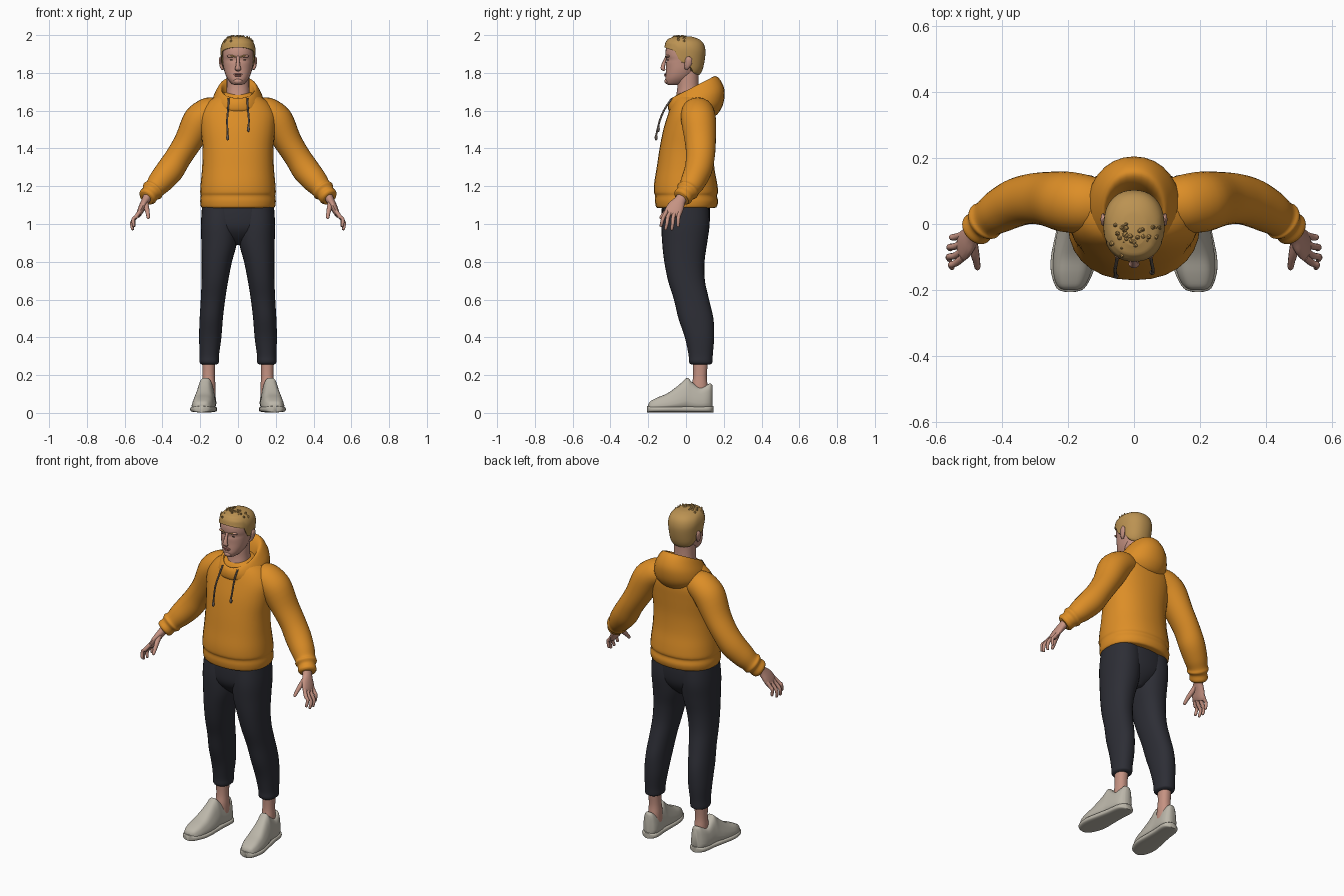
import bpy, bmesh, math, random
from mathutils import Vector

random.seed(4)
N = 28


def material(name, rgb):
    m = bpy.data.materials.new(name)
    m.diffuse_color = (*rgb, 1)
    return m


ORANGE = material("orange fabric", (0.72, 0.27, 0.02))
NAVY = material("dark trousers", (0.026, 0.027, 0.036))
SKIN = material("skin", (0.56, 0.29, 0.225))
HAIR = material("blond hair", (0.50, 0.29, 0.085))
SHOE = material("off white shoe", (0.50, 0.47, 0.40))
CORD = material("grey cord", (0.14, 0.11, 0.09))
LIP = material("lips", (0.42, 0.16, 0.13))
EYE = material("dark eye", (0.06, 0.04, 0.03))


def finish(name, bm, mat, mirror):
    bmesh.ops.recalc_face_normals(bm, faces=bm.faces)
    me = bpy.data.meshes.new(name)
    bm.to_mesh(me)
    bm.free()
    me.materials.append(mat)
    ob = bpy.data.objects.new(name, me)
    bpy.context.collection.objects.link(ob)
    bpy.ops.object.select_all(action='DESELECT')
    ob.select_set(True)
    bpy.context.view_layer.objects.active = ob
    bpy.ops.object.shade_smooth_by_angle(angle=math.radians(50))
    if mirror:
        ob.modifiers.new("mirror", 'MIRROR').use_mirror_merge = False
    return ob


def loft(name, rings, mat, mirror=False, sub=4, caps=True):
    """Skin through rings, with smooth in-between rings."""
    full, n = [], len(rings)
    for i in range(n - 1):
        r0, r1, r2, r3 = (rings[max(0, min(n - 1, i + k))] for k in (-1, 0, 1, 2))
        for s in range(sub):
            t = s / sub
            full.append([0.5 * (2 * b + (c - a) * t + (2 * a - 5 * b + 4 * c - d) * t * t
                                + (3 * b - a - 3 * c + d) * t ** 3)
                         for a, b, c, d in zip(r0, r1, r2, r3)])
    full.append(rings[-1])
    bm = bmesh.new()
    vs = [[bm.verts.new(p) for p in r] for r in full]
    for a, b in zip(vs, vs[1:]):
        for j in range(len(a)):
            k = (j + 1) % len(a)
            bm.faces.new((a[j], a[k], b[k], b[j]))
    if caps:
        bm.faces.new(vs[0])
        bm.faces.new(vs[-1])
    return finish(name, bm, mat, mirror)


def power(v, p):
    return math.copysign(abs(v) ** p, v)


def ring(z, yf, yb, rx, xc=0.0, p=0.9, slope=0.0):
    """Level rounded section from front yf to back yb, optionally rising to the back."""
    out = []
    for i in range(N):
        a = 2 * math.pi * i / N
        y = (yf + yb) / 2 - (yb - yf) / 2 * power(math.cos(a), p)
        out.append(Vector((xc + rx * power(math.sin(a), p), y, z + slope * y)))
    return out


def tube(name, pts, mat, mirror=False, sides=N, sub=4):
    """Tube through (x, y, z, radius in depth, radius across)."""
    cs, rings = [Vector(p[:3]) for p in pts], []
    for i, p in enumerate(pts):
        t = (cs[min(i + 1, len(cs) - 1)] - cs[max(i - 1, 0)]).normalized()
        u = Vector((0, 1, 0))
        u = (u - t * t.dot(u)).normalized()
        v = t.cross(u)
        rings.append([cs[i] + u * p[3] * math.cos(a) + v * p[4] * math.sin(a)
                      for a in (2 * math.pi * j / sides for j in range(sides))])
    return loft(name, rings, mat, mirror, sub)


def ball(name, loc, size, mat, mirror=False):
    bm = bmesh.new()
    bmesh.ops.create_uvsphere(bm, u_segments=14, v_segments=10, radius=1)
    for v in bm.verts:
        v.co = Vector(loc) + Vector(v.co[k] * size[k] for k in range(3))
    return finish(name, bm, mat, mirror)


def lerp(table, x):
    for a, b in zip(table, table[1:]):
        if x <= b[0]:
            t = max(0, (x - a[0]) / (b[0] - a[0]))
            return [p + (q - p) * t for p, q in zip(a[1:], b[1:])]
    return list(table[-1][1:])


# Sweater body, hem and sleeves
loft("sweater_body", [ring(*r) for r in (
    (1.085, -.145, .145, .18), (1.09, -.158, .162, .195), (1.12, -.164, .17, .2),
    (1.15, -.163, .164, .197), (1.17, -.17, .17, .2), (1.22, -.168, .164, .197),
    (1.3, -.155, .15, .19), (1.4, -.14, .145, .188), (1.5, -.12, .15, .198),
    (1.58, -.096, .153, .2), (1.64, -.075, .142, .165), (1.68, -.055, .125, .11),
    (1.70, -.03, .1, .06))], ORANGE)
tube("sleeve", [
    (.10, .06, 1.60, .075, .07), (.15, .062, 1.59, .088, .082), (.205, .067, 1.545, .092, .088),
    (.265, .076, 1.435, .082, .074), (.315, .076, 1.355, .076, .07), (.36, .064, 1.285, .073, .073),
    (.41, .038, 1.225, .066, .066), (.44, .018, 1.19, .058, .056), (.452, .008, 1.177, .061, .06),
    (.463, -.002, 1.163, .05, .049), (.478, -.016, 1.145, .052, .05),
    (.485, -.023, 1.137, .044, .042)], ORANGE, True)

# Hood resting around the neck
loft("hood", [ring(z, f, b, rx, 0, .95, s) for z, f, b, rx, s in (
    (1.625, -.045, .085, .06, .2), (1.675, -.065, .105, .078, .45), (1.703, -.075, .13, .088, .5),
    (1.702, -.084, .16, .1, .5), (1.68, -.092, .19, .118, .36), (1.648, -.096, .205, .135, .24),
    (1.61, -.092, .195, .14, .1), (1.58, -.07, .165, .115, 0), (1.56, -.04, .13, .08, 0))], ORANGE)

# Drawstrings with tips
for side, end in ((-1, 1.47), (1, 1.515)):
    x = side * .05
    y = -.158 + (end - 1.47) * .25
    tube("drawstring", [(x, -.075, 1.665, .005, .005), (x * 1.05, -.112, 1.61, .005, .005),
                        (x * 1.15, -.138, 1.55, .005, .005), (x * 1.1, y, end, .005, .005)], CORD, sides=8)
    ball("drawstring_tip", (x * 1.1, y, end - .012), (.008, .008, .016), CORD)

# Trousers
loft("trouser_hips", [ring(*r) for r in (
    (1.12, -.125, .125, .18), (1.05, -.13, .128, .19), (.98, -.125, .12, .175),
    (.93, -.095, .095, .1), (.89, -.05, .055, .03))], NAVY)
loft("trouser_leg", [ring(z, f, b, (o - i) / 2, (o + i) / 2) for z, f, b, i, o in (
    (1.10, -.12, .12, .002, .19), (1.0, -.13, .125, .002, .196), (.9, -.126, .112, .006, .194),
    (.8, -.115, .098, .032, .192), (.7, -.095, .1, .052, .193), (.6, -.064, .122, .068, .197),
    (.5, -.04, .145, .08, .203), (.4, -.006, .149, .088, .206), (.31, .013, .142, .1, .203),
    (.275, .015, .14, .101, .204), (.262, .02, .137, .104, .2), (.255, .03, .125, .115, .19))], NAVY, True)

# Ankles
loft("ankle", [ring(z, f, b, rx, .155) for z, f, b, rx in (
    (.30, .035, .12, .036), (.2, .038, .11, .033), (.14, .03, .115, .036), (.08, .03, .12, .036))],
    SKIN, True)


def shoe_section(y, w, h, base, taper):
    out = []
    for i in range(N):
        a = 2 * math.pi * i / N
        z = (1 + power(math.sin(a), .6)) / 2
        x = w * power(math.cos(a), .6) * (1 - taper * max(0, z - .25))
        out.append(Vector((.163 - .1 * (y - .1), y, base + z * (h - base))))
    # offset across the section after placing the centre line
        out[-1].x += x
    return out


# Shoes: upper, sole, collar
loft("shoe_upper", [shoe_section(y, w, h, .015, t) for y, w, h, t in (
    (-.2, .022, .045, .2), (-.188, .042, .062, .3), (-.15, .058, .082, .35), (-.1, .064, .103, .45),
    (-.05, .063, .138, .6), (-.015, .059, .168, .66), (.008, .055, .186, .6), (.03, .053, .165, .45),
    (.07, .052, .136, .3), (.105, .049, .145, .35), (.128, .038, .156, .35), (.14, .02, .145, .2))],
    SHOE, True)
loft("shoe_sole", [shoe_section(y, w, .036, .003, 0) for y, w in (
    (-.206, .015), (-.195, .042), (-.15, .063), (-.1, .069), (-.03, .062), (.04, .055),
    (.1, .053), (.13, .043), (.146, .018))], SHOE, True)

# Hands
tube("palm", [(.468, -.008, 1.165, .03, .026), (.487, -.03, 1.128, .03, .022),
              (.505, -.052, 1.095, .043, .019), (.52, -.068, 1.062, .046, .016),
              (.527, -.074, 1.045, .04, .011)], SKIN, True, 16)
for i, (tx, ty, tz) in enumerate(((.552, -.132, .985), (.559, -.108, .968), (.557, -.075, .967), (.549, -.042, .985))):
    y0 = -.106 + i * .023
    bend = (tx + .003, (y0 + 2 * ty) / 3, tz + .04)
    tube("finger", [(.518, y0 + .005, 1.07, .011, .011), (.541, (y0 + ty) / 2, 1.037, .0105, .011),
                    (*bend, .0095, .0095), (tx, ty, tz + .006, .008, .008),
                    (tx - .002, ty, tz, .003, .003)], SKIN, True, 10, 3)
tube("thumb", [(.49, -.045, 1.12, .014, .014), (.484, -.085, 1.085, .014, .014),
               (.478, -.112, 1.058, .011, .011), (.475, -.132, 1.035, .009, .009),
               (.475, -.138, 1.028, .003, .003)], SKIN, True, 10, 3)

# Neck and head
loft("neck", [ring(*r) for r in (
    (1.60, -.06, .08, .08), (1.66, -.055, .075, .066), (1.72, -.046, .068, .06),
    (1.78, -.045, .067, .06), (1.84, -.03, .07, .06))], SKIN)
loft("head", [ring(*r) for r in (
    (1.736, -.092, -.045, .018), (1.743, -.104, -.01, .034), (1.765, -.109, .02, .053),
    (1.79, -.108, .045, .066), (1.82, -.106, .068, .075), (1.85, -.106, .085, .08),
    (1.87, -.103, .09, .083), (1.895, -.109, .095, .085), (1.93, -.106, .094, .084),
    (1.96, -.09, .08, .07), (1.98, -.06, .05, .04))], SKIN)

# Face details
tube("nose", [(0, -.104, 1.888, .004, .008), (0, -.114, 1.86, .008, .009), (0, -.122, 1.835, .011, .012),
              (0, -.122, 1.822, .011, .017), (0, -.112, 1.813, .006, .012)], SKIN, sides=12)
ball("chin", (0, -.1, 1.756), (.024, .014, .015), SKIN)
ball("upper_lip", (0, -.108, 1.793), (.024, .008, .004), LIP)
ball("lower_lip", (0, -.107, 1.785), (.02, .009, .005), LIP)
ball("eye", (.033, -.0945, 1.868), (.011, .004, .0035), EYE, True)
ball("brow_ridge", (.035, -.094, 1.888), (.025, .013, .008), SKIN, True)
tube("eyebrow", [(.014, -.108, 1.885, .003, .003), (.036, -.105, 1.891, .003, .004),
                 (.057, -.088, 1.886, .003, .002)], HAIR, True, 8)
tube("ear", [(.08, .0, 1.818, .007, .006), (.087, .005, 1.83, .013, .008), (.092, .012, 1.852, .019, .008),
             (.094, .014, 1.872, .018, .007), (.09, .01, 1.885, .008, .005)], SKIN, True, 12)

# Hair cap with a hairline that drops to the nape
HAIRLINE = ((-1, 1.79), (-.5, 1.80), (-.1, 1.85), (.25, 1.86), (.45, 1.915), (1, 1.935))
SHELL = ((1.78, .066, -.07, .066), (1.82, .082, -.1, .09), (1.88, .091, -.11, .102),
         (1.93, .093, -.115, .103), (1.96, .085, -.11, .092), (1.98, .066, -.095, .07),
         (1.992, .036, -.065, .03))
rings = []
for t, shrink in ((.0, .9), (.0, 1), (.12, 1.0), (.3, 1), (.5, 1), (.65, 1), (.8, 1), (.9, 1), (.96, 1), (1, 1)):
    r = []
    for i in range(40):
        a = 2 * math.pi * i / 40
        zb = lerp(HAIRLINE, math.cos(a))[0]
        z = zb + (1.992 - zb) * t
        rx, yf, yb = lerp(SHELL, z)
        r.append(Vector((shrink * rx * power(math.sin(a), .9),
                         (yf + yb) / 2 - shrink * (yb - yf) / 2 * power(math.cos(a), .9), z)))
    rings.append(r)
loft("hair_cap", rings, HAIR, sub=2)

# Short tufts swept over the crown and fringe
for i in range(34):
    a, q = random.uniform(-2.0, 2.0), random.uniform(.25, .95)
    x, y = .078 * q * math.sin(a), -.015 - .085 * q * math.cos(a)
    z = 1.985 - .032 * q ** 3
    dx, dy = random.uniform(-.014, .014), random.uniform(-.016, .006)
    tube("hair_tuft", [(x, y, z - .012, .012, .012), (x + dx * .5, y + dy * .5, z + .004, .009, .009),
                       (x + dx, y + dy, min(2.0, z + .016), .0015, .0015)], HAIR, sides=6, sub=2)
